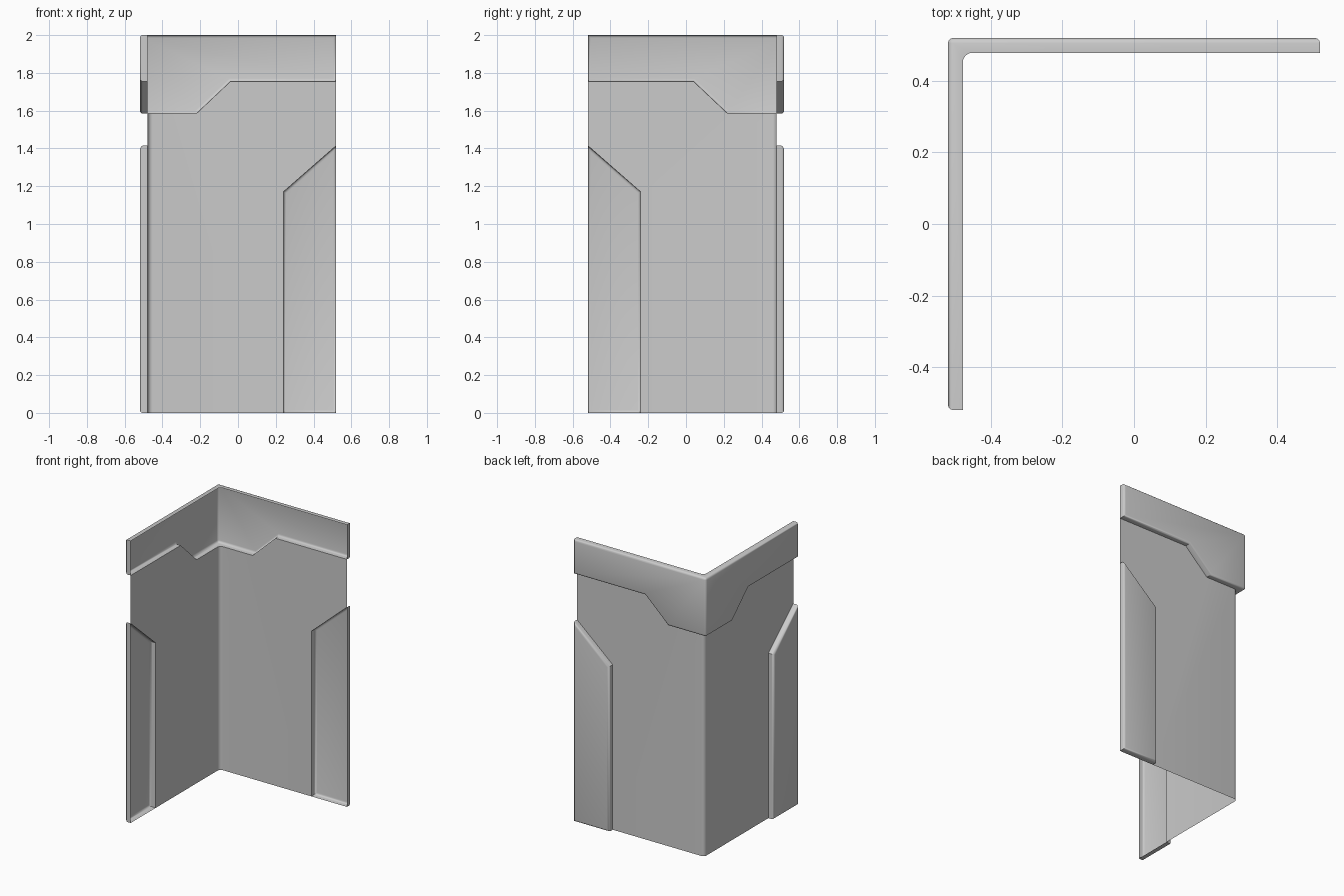
import bpy, bmesh, math

cube = bpy.data.objects.get("Cube")
if cube:
    bpy.data.objects.remove(cube, do_unlink=True)

INNER, OUTER, END = 0.478, 0.52, 0.52
TOP, FILLET, ROUND = 2.0, 0.026, 0.015

grey = bpy.data.materials.new("plain grey")
grey.use_nodes = True
grey.diffuse_color = (0.6, 0.6, 0.6, 1)
grey.node_tree.nodes["Principled BSDF"].inputs["Base Color"].default_value = (0.6, 0.6, 0.6, 1)


def back(s, depth, z):
    """Point on the back wall, s along it and depth outward."""
    return (s, depth, z)


def side(s, depth, z):
    """The same point mirrored onto the side wall."""
    return (-depth, -s, z)


def add_face(bm, points):
    return bm.faces.new([bm.verts.new(p) for p in points])


def add_rim(bm, wall, outline):
    """Quads joining the inner plane to the raised outer plane."""
    for (s0, z0), (s1, z1) in outline:
        add_face(bm, [wall(s0, INNER, z0), wall(s1, INNER, z1),
                      wall(s1, OUTER, z1), wall(s0, OUTER, z0)])


def fillet_arc(steps=6):
    """Rounded inside corner in plan, from back wall to side wall."""
    c = INNER - FILLET
    angles = [math.pi / 2 * (1 + i / steps) for i in range(steps + 1)]
    return [(-c + FILLET * math.cos(a), c + FILLET * math.sin(a)) for a in angles]


def finish(name, bm, rounded=True):
    bmesh.ops.remove_doubles(bm, verts=bm.verts, dist=0.0005)
    bmesh.ops.recalc_face_normals(bm, faces=bm.faces)
    if rounded:
        def on_outside(v):
            return v.co.y > OUTER - 0.001 or v.co.x < -OUTER + 0.001
        edges = [e for e in bm.edges if len(e.link_faces) == 2
                 and all(on_outside(v) for v in e.verts)
                 and e.calc_face_angle(0) > 0.5]
        bmesh.ops.bevel(bm, geom=edges, offset=ROUND, segments=3,
                        profile=0.5, affect='EDGES')
    mesh = bpy.data.meshes.new(name)
    bm.to_mesh(mesh)
    bm.free()
    mesh.materials.append(grey)
    obj = bpy.data.objects.new(name, mesh)
    bpy.context.collection.objects.link(obj)
    bpy.ops.object.select_all(action='DESELECT')
    obj.select_set(True)
    bpy.context.view_layer.objects.active = obj
    bpy.ops.object.shade_smooth_by_angle(angle=math.radians(35))
    return obj


# Shared lines where the thin sheet steps out to the raised parts
band_edge = [(-0.22, 1.585), (-0.04, 1.755), (END, 1.755)]
trim_edge = [(0.24, 0), (0.24, 1.17), (END, 1.415)]
low = band_edge[0][1]
arc = fillet_arc()

# Thin wall sheet with a rounded inside corner
bm = bmesh.new()
for wall in (back, side):
    start = -INNER + FILLET
    outline = [(start, 0)] + trim_edge + band_edge[::-1] + [(start, low)]
    add_face(bm, [wall(s, INNER, z) for s, z in outline])
for (x0, y0), (x1, y1) in zip(arc, arc[1:]):
    add_face(bm, [(x0, y0, 0), (x1, y1, 0), (x1, y1, low), (x0, y0, low)])
finish("wall_sheet", bm, rounded=False)

# Raised lower trims, hollow on the inside
for name, wall in (("back_lower_trim", back), ("side_lower_trim", side)):
    bm = bmesh.new()
    outline = trim_edge + [(END, 0)]
    add_face(bm, [wall(s, OUTER, z) for s, z in outline])
    add_rim(bm, wall, zip(outline, outline[1:] + outline[:1]))
    finish(name, bm)

# Raised top band wrapping the corner, hollow on the inside
bm = bmesh.new()
for wall in (back, side):
    run = band_edge + [(END, TOP)]
    add_face(bm, [wall(s, OUTER, z)
                  for s, z in [(-OUTER, low)] + run + [(-OUTER, TOP)]])
    add_rim(bm, wall, zip(run, run[1:]))
for reach, z in ((band_edge[0][0], low), (END, TOP)):
    plan = [(reach, INNER)] + arc + [(-INNER, -reach), (-OUTER, -reach),
                                     (-OUTER, OUTER), (reach, OUTER)]
    add_face(bm, [(x, y, z) for x, y in plan])
finish("top_band", bm)
